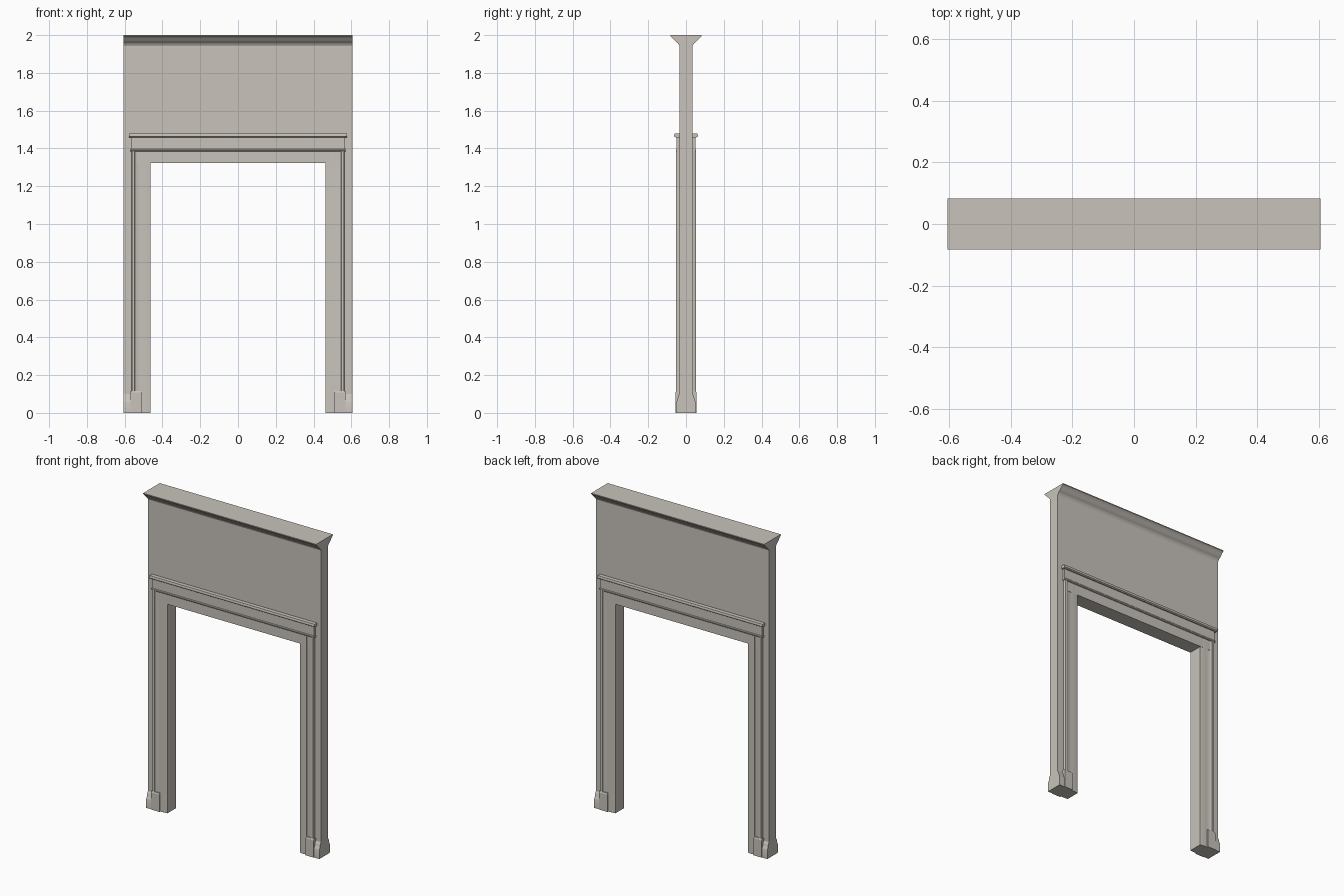
import bpy, bmesh

if "Cube" in bpy.data.objects:
    bpy.data.objects.remove(bpy.data.objects["Cube"])

mat = bpy.data.materials.new("warm_grey_plaster")
mat.diffuse_color = (0.58, 0.55, 0.50, 1)
mat.use_nodes = True
mat.node_tree.nodes["Principled BSDF"].inputs["Base Color"].default_value = mat.diffuse_color

W = 0.605      # half wall width
O = 0.463      # half opening width
H = 1.322      # opening height
T = 0.035      # half wall thickness


def extrude(name, pts, place, a, b, smooth=False):
    """Closed 2D profile swept from a to b; place(u, v, t) gives the 3D point."""
    bm = bmesh.new()
    lo = [bm.verts.new(place(u, v, a)) for u, v in pts]
    hi = [bm.verts.new(place(u, v, b)) for u, v in pts]
    n = len(pts)
    bm.faces.new(lo)
    bm.faces.new(hi[::-1])
    for i in range(n):
        j = (i + 1) % n
        bm.faces.new((lo[i], hi[i], hi[j], lo[j]))
    bmesh.ops.recalc_face_normals(bm, faces=bm.faces[:])
    me = bpy.data.meshes.new(name)
    bm.to_mesh(me)
    bm.free()
    me.materials.append(mat)
    ob = bpy.data.objects.new(name, me)
    bpy.context.collection.objects.link(ob)
    if smooth:
        bpy.ops.object.select_all(action='DESELECT')
        ob.select_set(True)
        bpy.context.view_layer.objects.active = ob
        bpy.ops.object.shade_smooth_by_angle(angle=0.6)
    return ob


def along_x(y, z, t):
    return (t, y, z)


def both_faces(half):
    """Mirror a (y, z) or (x, y) half profile about y = 0."""
    return half + [(-y, z) for y, z in reversed(half)]


# wall with the doorway cut out
extrude("wall", [(-W, 0), (-O, 0), (-O, H), (O, H), (O, 0), (W, 0), (W, 1.97), (-W, 1.97)],
        lambda x, z, t: (x, t, z), -T, T)

# crown moulding along the top, both faces
crown = [(T, 1.942), (0.037, 1.948), (0.041, 1.953), (0.043, 1.957), (0.047, 1.960),
         (0.054, 1.965), (0.062, 1.973), (0.069, 1.982), (0.074, 1.987), (0.083, 1.994), (0.083, 2.0)]
extrude("crown_moulding", both_faces(crown), along_x, -W, W, True)

# lintel casing, frieze board, bead and cap over the door
extrude("lintel_casing", both_faces([(0.046, H), (0.046, 1.39)]), along_x, -0.545, 0.545)
extrude("frieze_board", both_faces([(0.049, 1.385), (0.049, 1.46)]), along_x, -0.567, 0.567)
extrude("frieze_bead", both_faces([(0.050, 1.385), (0.053, 1.388), (0.053, 1.394), (0.050, 1.398)]),
        along_x, -0.569, 0.569, True)
extrude("door_cap", both_faces([(0.055, 1.458), (0.062, 1.463), (0.063, 1.470), (0.060, 1.478)]),
        along_x, -0.577, 0.577, True)

# side casings, plinth blocks and base boards, mirrored left and right
casing = [(O, 0.044), (0.475, 0.0455), (0.49, 0.0465), (0.513, 0.0465), (0.514, 0.044),
          (0.53, 0.0445), (0.54, 0.047), (0.546, 0.049), (0.548, 0.052), (0.560, 0.052), (0.562, 0.048), (0.563, T)]
base = [(0.052, 0), (0.052, 0.055), (0.049, 0.064), (0.045, 0.070), (0.043, 0.085), (0.039, 0.093), (T, 0.100)]
for side, s in (("left", -1), ("right", 1)):
    full = casing + [(x, -y) for x, y in reversed(casing)]
    extrude(side + "_casing", full, lambda x, y, t: (s * x, y, t), 0, 1.387, True)
    extrude(side + "_plinth", both_faces([(0.055, 0), (0.055, 0.108), (0.052, 0.117)]),
            lambda y, z, t: (s * t, y, z), 0.511, 0.568)
    extrude(side + "_base_board", both_faces(base), lambda y, z, t: (s * t, y, z), 0.566, W, True)
